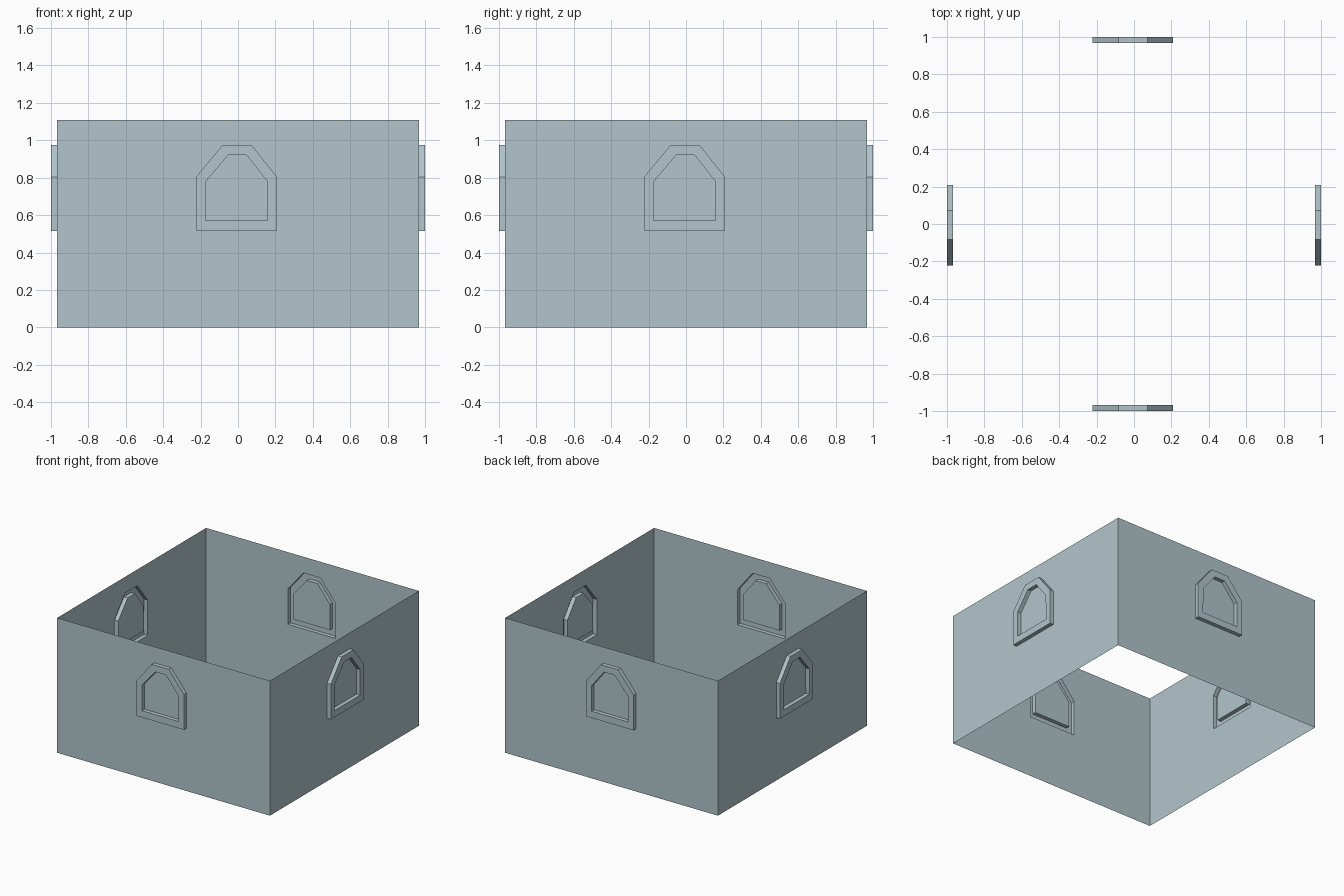
import bpy, bmesh
from mathutils import Vector

if "Cube" in bpy.data.objects:
    bpy.data.objects.remove(bpy.data.objects["Cube"])

HALF, HEIGHT, RAISE = 0.967, 1.108, 0.033

mat = bpy.data.materials.new("pale blue grey")
mat.diffuse_color = (0.44, 0.56, 0.60, 1)
mat.use_nodes = True
mat.node_tree.nodes["Principled BSDF"].inputs["Base Color"].default_value = mat.diffuse_color

# Profiles in the wall plane: (along wall, height)
wall = [(-HALF, 0), (HALF, 0), (HALF, HEIGHT), (-HALF, HEIGHT)]
outer = [(-0.223, 0.515), (0.208, 0.515), (0.208, 0.805),
         (0.072, 0.975), (-0.083, 0.975), (-0.223, 0.805)]
inner = [(-0.174, 0.57), (0.159, 0.57), (0.157, 0.78),
         (0.045, 0.922), (-0.052, 0.922), (-0.172, 0.78)]


def build_wall(name, axis, sign):
    """Single-skin wall with a raised, hollow window surround."""
    bm = bmesh.new()
    normal = Vector((sign, 0, 0)) if axis == 0 else Vector((0, sign, 0))

    def loop(points, depth):
        d = sign * (HALF + depth)
        return [bm.verts.new((d, u, z) if axis == 0 else (u, d, z))
                for u, z in points]

    def bridge(a, b):
        n = len(a)
        for i in range(n):
            j = (i + 1) % n
            bm.faces.new((a[i], a[j], b[j], b[i]))

    rim, base = loop(wall, 0), loop(outer, 0)
    top_out, top_in = loop(outer, RAISE), loop(inner, RAISE)
    pane = loop(inner, 0)

    # flat wall around the window, as two faces split above and below
    bm.faces.new((rim[0], rim[1], base[1], base[0]))
    bm.faces.new((rim[1], rim[2], base[3], base[2], base[1]))
    bm.faces.new((rim[2], rim[3], base[4], base[3]))
    bm.faces.new((rim[3], rim[0], base[0], base[5], base[4]))
    # surround: outer edge, front ring, inner edge, then the recessed pane
    bridge(base, top_out)
    bridge(top_out, top_in)
    bridge(top_in, pane)
    bm.faces.new(pane)

    bmesh.ops.recalc_face_normals(bm, faces=bm.faces[:])
    bm.faces.ensure_lookup_table()
    if bm.faces[0].normal.dot(normal) < 0:
        bmesh.ops.reverse_faces(bm, faces=bm.faces[:])

    mesh = bpy.data.meshes.new(name)
    bm.to_mesh(mesh)
    bm.free()
    mesh.materials.append(mat)
    bpy.context.collection.objects.link(bpy.data.objects.new(name, mesh))


# Four walls around an open square
for name, axis, sign in (("front_wall", 1, -1), ("back_wall", 1, 1),
                         ("left_wall", 0, -1), ("right_wall", 0, 1)):
    build_wall(name, axis, sign)
